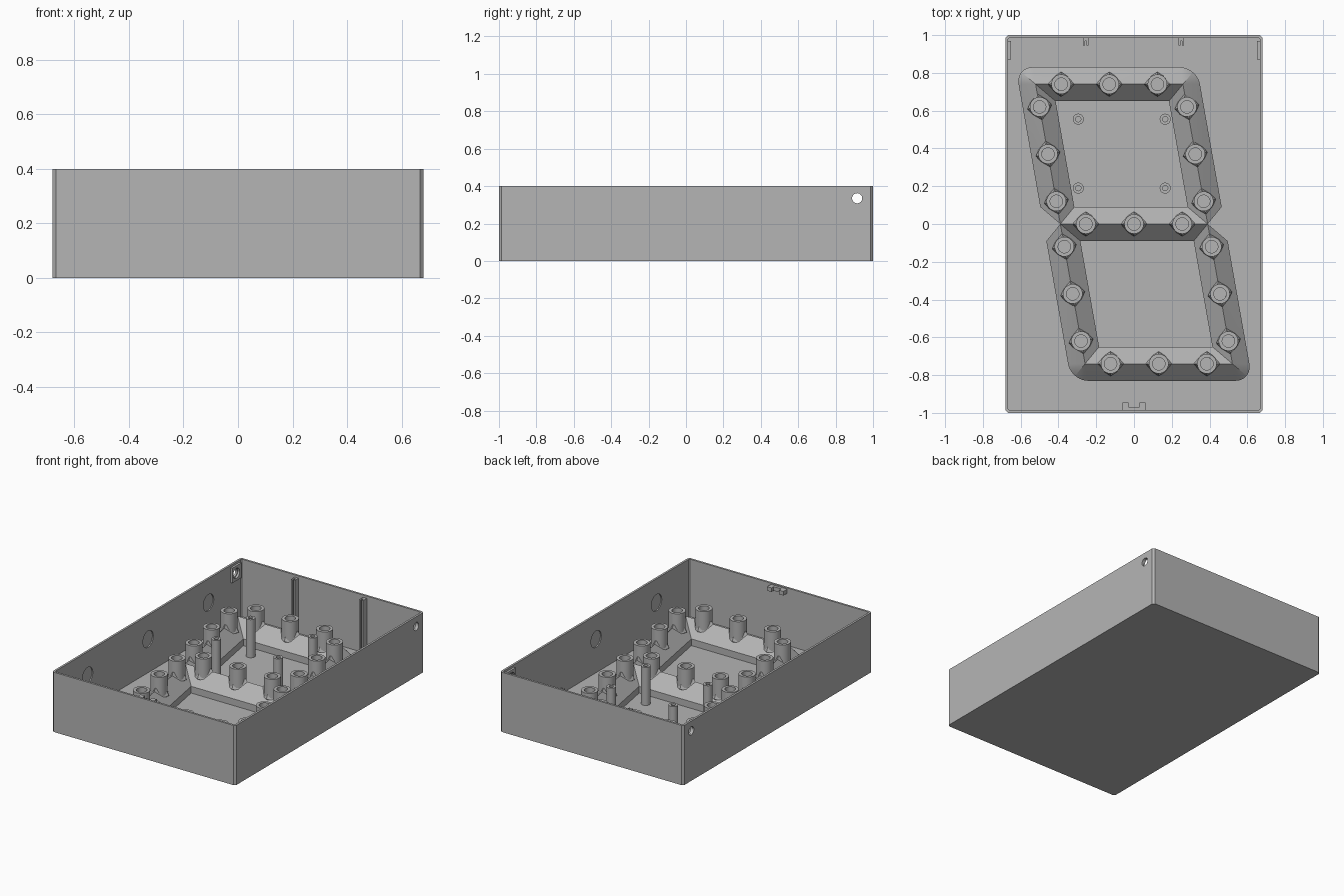
import bpy, bmesh, math
from mathutils import Vector, Matrix

if "Cube" in bpy.data.objects:
    bpy.data.objects.remove(bpy.data.objects["Cube"])

grey = bpy.data.materials.new("plain_grey")
grey.use_nodes = True
COLOUR = (0.46, 0.46, 0.46, 1)
grey.diffuse_color = COLOUR
grey.node_tree.nodes["Principled BSDF"].inputs["Base Color"].default_value = COLOUR

HX, HY, HZ = 0.68, 1.0, 0.4        # outer half sizes and height
WALL, FLOOR = 0.014, 0.015
W, RIDGE, EAVE = 0.09, 0.15, 0.06  # roof half width, ridge and eave heights
SLANT = 0.177


def finish(name, bm, smooth=False):
    bmesh.ops.recalc_face_normals(bm, faces=bm.faces[:])
    mesh = bpy.data.meshes.new(name)
    bm.to_mesh(mesh)
    bm.free()
    ob = bpy.data.objects.new(name, mesh)
    bpy.context.collection.objects.link(ob)
    mesh.materials.append(grey)
    if smooth:
        bpy.ops.object.select_all(action="DESELECT")
        ob.select_set(True)
        bpy.context.view_layer.objects.active = ob
        bpy.ops.object.shade_smooth_by_angle(angle=math.radians(30))
    return ob


def bridge(bm, a, b):
    n = len(a)
    for i in range(n):
        bm.faces.new((a[i], a[(i + 1) % n], b[(i + 1) % n], b[i]))


def block(name, x, y, z):
    """Box spanning the three given ranges."""
    bm = bmesh.new()
    spans = (x, y, z)
    size = Matrix.Diagonal([s[1] - s[0] for s in spans] + [1])
    centre = Matrix.Translation([(s[0] + s[1]) / 2 for s in spans])
    bmesh.ops.create_cube(bm, size=1, matrix=centre @ size)
    return finish(name, bm)


def tube(name, x, y, z0, z1, outer, inner, hole_z):
    """Round post with a blind hole in its top."""
    bm = bmesh.new()
    rings = []
    for r, z in ((outer, z0), (outer, z1), (inner, z1), (inner, hole_z)):
        rings.append([bm.verts.new((x + r * math.cos(t), y + r * math.sin(t), z))
                      for t in [math.tau * i / 28 for i in range(28)]])
    for a, b in zip(rings, rings[1:]):
        bridge(bm, a, b)
    bm.faces.new(rings[-1])
    bm.faces.new(rings[0])
    return finish(name, bm, True)


def cut(ob, x, y, z, r, length):
    """Drill a round hole along x."""
    bm = bmesh.new()
    bmesh.ops.create_cone(bm, cap_ends=True, segments=32, radius1=r, radius2=r, depth=length,
                          matrix=Matrix.Translation((x, y, z)) @ Matrix.Rotation(math.pi / 2, 4, "Y"))
    cutter = finish("cutter", bm)
    cutter.hide_render = True
    mod = ob.modifiers.new("hole", "BOOLEAN")
    mod.operation, mod.solver, mod.object = "DIFFERENCE", "EXACT", cutter
    bpy.context.view_layer.objects.active = ob
    bpy.ops.object.modifier_apply(modifier=mod.name)
    bpy.data.objects.remove(cutter)


# Open case with chamfered upright corners
def outline(bm, hx, hy, c, z):
    pts = [(hx, hy - c), (hx - c, hy), (c - hx, hy), (-hx, hy - c),
           (-hx, c - hy), (c - hx, -hy), (hx - c, -hy), (hx, c - hy)]
    return [bm.verts.new((px, py, z)) for px, py in pts]


bm = bmesh.new()
loops = [outline(bm, HX - i, HY - i, c, z) for i, c, z in
         ((0, 0.013, 0), (0, 0.013, HZ), (WALL, 0.006, HZ), (WALL, 0.006, FLOOR))]
for a, b in zip(loops, loops[1:]):
    bridge(bm, a, b)
bm.faces.new(loops[0])
bm.faces.new(loops[-1])
case = finish("case", bm)

# Round side recesses, cable holes and the square bosses around them
for s, spots in ((-1, (-0.64, 0, 0.64)), (1, (-0.64, 0))):
    for y in spots:
        cut(case, s * (HX - WALL), y, 0.24, 0.055, 0.014)
    cut(case, s * HX, 0.915, 0.335, 0.027, 0.1)
    side = "left" if s > 0 else "right"
    boss = block(side + "_boss", sorted((s * (HX - WALL), s * 0.652)), (0.872, 0.968), (0.285, 0.385))
    cut(boss, s * 0.66, 0.915, 0.335, 0.034, 0.1)


# Ridged segments of the slanted digit
def place(p, z):
    return (p.x - SLANT * p.y, p.y, z)


def segment(name, a, b):
    a, b = Vector(a), Vector(b)
    d = (b - a).normalized()
    bm = bmesh.new()
    top = {0: bm.verts.new(place(a, RIDGE)), 1: bm.verts.new(place(b, RIDGE))}
    low = {0: bm.verts.new(place(a, 0)), 1: bm.verts.new(place(b, 0))}
    for n in (Vector((-d.y, d.x)), Vector((d.y, -d.x))):
        outward = n.dot(a + b) > 0.1

        def end(p, back):
            # rounded at the outer corners of the digit, mitred elsewhere
            if outward and abs(p.y) > 0.5:
                steps = [math.pi / 4 * i / 5 for i in range(6)]
                return [p + W * (n * math.cos(t) + back * math.sin(t)) for t in steps]
            return [p + W * (n - back)]

        start, stop = end(a, -d)[::-1], end(b, d)
        pts = start + stop
        eave = [bm.verts.new(place(p, EAVE)) for p in pts]
        foot = [bm.verts.new(place(p, 0)) for p in pts]
        k = len(start)
        for i in range(len(pts) - 1):
            bm.faces.new((eave[i], eave[i + 1], foot[i + 1], foot[i]))
            if i == k - 1:
                bm.faces.new((top[0], top[1], eave[i + 1], eave[i]))
            else:
                bm.faces.new((top[0 if i < k else 1], eave[i + 1], eave[i]))
        bm.faces.new((top[0], eave[0], foot[0], low[0]))
        bm.faces.new((top[1], eave[-1], foot[-1], low[1]))
    finish(name, bm, True)

    # Three lamp sockets on the ridge, each with a diamond-shaped flare
    mid = (a + b) / 2
    along = Vector(place(d, 0))
    for i in (-1, 0, 1):
        p = mid + d * i * (0.255 if d.x else 0.25)
        x, y, _ = place(p, 0)
        tube(name + "_socket", x, y, 0.03, 0.24, 0.052, 0.033, 0.16)
        flare = bmesh.new()
        bmesh.ops.create_cone(flare, cap_ends=True, segments=4, radius1=0.1, radius2=0.06, depth=0.06,
                              matrix=Matrix.Translation((x, y, 0.135))
                              @ Matrix.Rotation(math.atan2(along.y, along.x), 4, "Z")
                              @ Matrix.Diagonal((1, 0.65, 1, 1)))
        finish(name + "_flare", flare)


U, V = 0.39, 0.74
for v, name in ((V, "top"), (0, "middle"), (-V, "bottom")):
    segment(name + "_segment", (-U, v), (U, v))
for u, side in ((-U, "right"), (U, "left")):
    for v, level in ((V, "upper"), (-V, "lower")):
        segment(level + "_" + side + "_segment", (u, 0), (u, v))

# Circuit board posts
for x in (-0.295, 0.165):
    for y in (0.19, 0.555):
        tube("board_post", x, y, 0.005, 0.27, 0.029, 0.014, 0.2)

# Slotted upright guides on the back wall
for x in (-0.255, 0.25):
    for s in (-1, 1):
        block("guide_rib", sorted((x + s * 0.004, x + s * 0.014)), (0.945, 0.99), (0.005, 0.385))
    block("guide_web", (x - 0.008, x + 0.008), (0.968, 0.99), (0.005, 0.385))

# Notched cable clip at the front rim
for s in (-1, 1):
    block("clip_tab", sorted((s * 0.028, s * 0.06)), (-0.99, -0.945), (0.365, 0.392))
block("clip_bridge", (-0.03, 0.03), (-0.99, -0.968), (0.365, 0.392))
